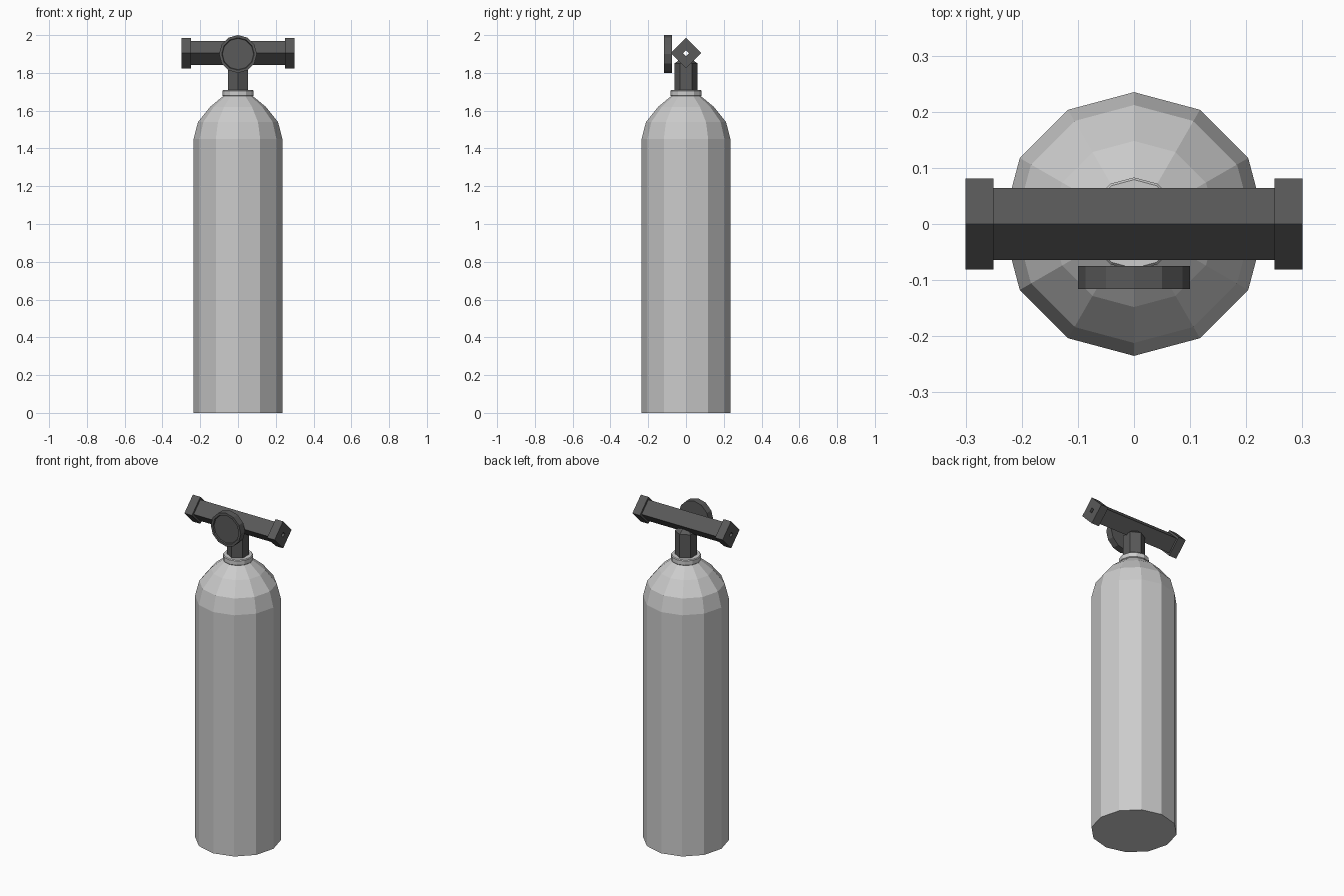
import bpy
import bmesh
from math import cos, sin, pi
from mathutils import Matrix

cube = bpy.data.objects.get("Cube")
if cube:
    bpy.data.objects.remove(cube, do_unlink=True)


def material(name, value):
    mat = bpy.data.materials.new(name)
    mat.use_nodes = True
    colour = (value, value, value, 1)
    mat.diffuse_color = colour
    mat.node_tree.nodes["Principled BSDF"].inputs["Base Color"].default_value = colour
    return mat


light_metal = material("light grey metal", 0.60)
dark_metal = material("dark grey metal", 0.10)


def lathe(name, profile, sides, mat, turn=0.0, axis=Matrix(), closed=False):
    """Sweep (radius, height) points round z, then place with a matrix.
    Open profiles are capped at both ends; closed ones make a tube."""
    bm = bmesh.new()
    rings = []
    for r, h in profile:
        angles = [turn + 2 * pi * i / sides for i in range(sides)]
        rings.append([bm.verts.new((r * cos(a), r * sin(a), h)) for a in angles])
    pairs = list(zip(rings, rings[1:]))
    if closed:
        pairs.append((rings[-1], rings[0]))
    else:
        bm.faces.new(rings[0][::-1])
        bm.faces.new(rings[-1])
    for low, high in pairs:
        for i in range(sides):
            j = (i + 1) % sides
            bm.faces.new((low[i], low[j], high[j], high[i]))
    bmesh.ops.recalc_face_normals(bm, faces=bm.faces)
    bm.transform(axis)
    mesh = bpy.data.meshes.new(name)
    bm.to_mesh(mesh)
    bm.free()
    mesh.materials.append(mat)
    obj = bpy.data.objects.new(name, mesh)
    bpy.context.collection.objects.link(obj)
    return obj


# Cylinder body with a faceted shoulder
R = 0.235
lathe("tank_body", [(R, 0), (R, 1.45), (0.212, 1.54), (0.148, 1.62), (0.075, 1.68)],
      12, light_metal)

# Neck collar
lathe("neck_collar", [(0.075, 1.672), (0.083, 1.68), (0.083, 1.705), (0.079, 1.71)],
      12, light_metal)

# Valve stem, ending below the bore of the crossbar
BAR_Z = 1.905
lathe("valve_stem", [(0.061, 1.70), (0.061, 1.85), (0.02, 1.88)], 6, dark_metal, turn=pi / 2)

# Square crossbar on edge, bored from end to end, with larger end caps
along_x = Matrix.Translation((0, 0, BAR_Z)) @ Matrix.Rotation(pi / 2, 4, "Y")
BORE = 0.016


def tube(name, radius, start, end):
    lathe(name, [(BORE, start), (radius, start), (radius, end), (BORE, end)],
          4, dark_metal, axis=along_x, closed=True)


tube("crossbar", 0.064, -0.25, 0.25)
tube("left_end_cap", 0.081, 0.25, 0.30)
tube("right_end_cap", 0.081, -0.30, -0.25)

# Round knob on the front with a shallow recessed face
facing_front = Matrix.Translation((0, -0.075, 1.90)) @ Matrix.Rotation(pi / 2, 4, "X")
lathe("front_knob", [(0.1, 0), (0.1, 0.041), (0.086, 0.041), (0.083, 0.034)],
      12, dark_metal, axis=facing_front)
